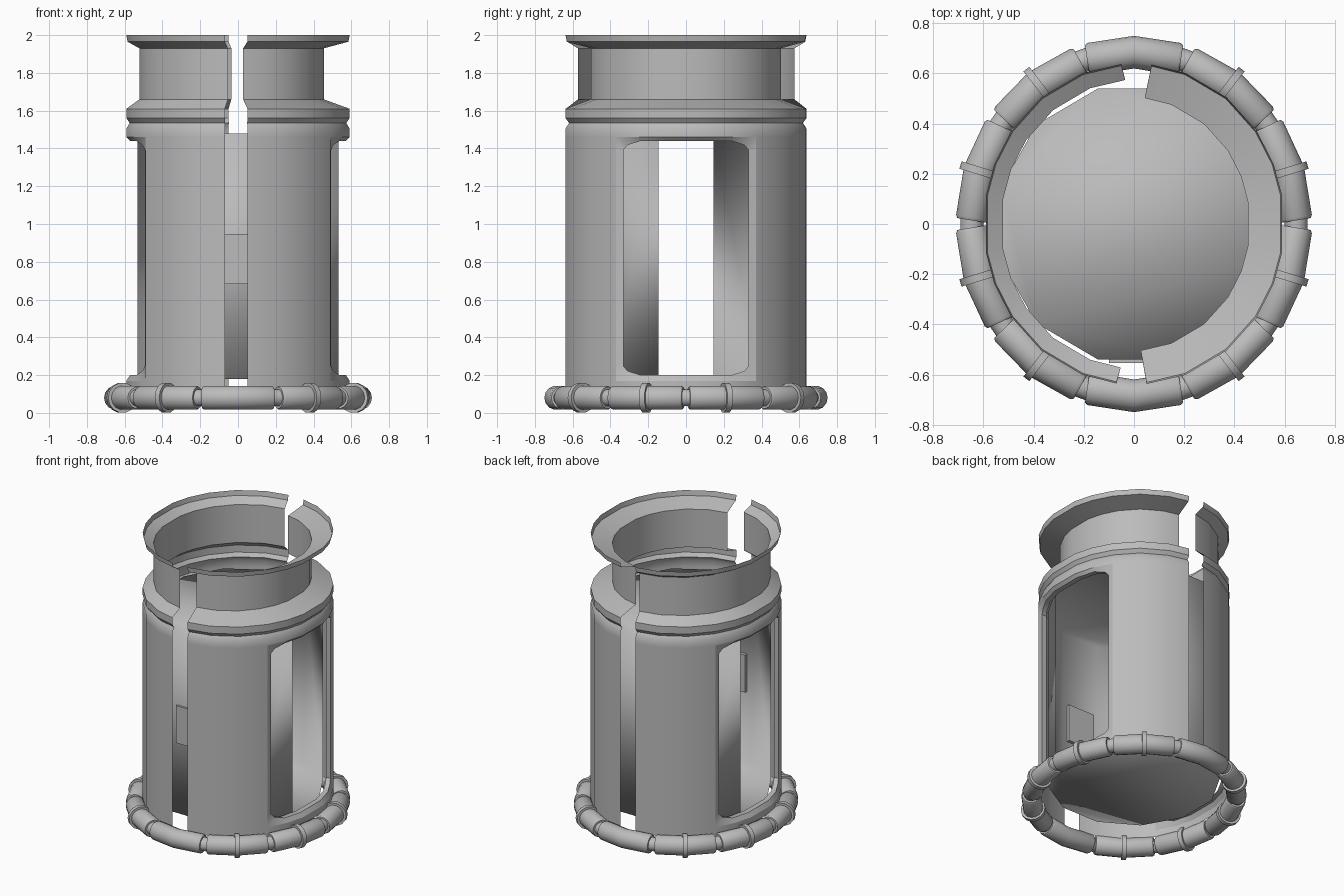
import bpy, bmesh, math
from math import sin, cos, radians
from mathutils import Vector

if "Cube" in bpy.data.objects:
    bpy.data.objects.remove(bpy.data.objects["Cube"])

grey = bpy.data.materials.new("plain_grey")
grey.use_nodes = True
grey.diffuse_color = (0.5, 0.5, 0.5, 1)
grey.node_tree.nodes["Principled BSDF"].inputs["Base Color"].default_value = (0.5, 0.5, 0.5, 1)

RX, RY = 0.6, 0.64  # oval footprint of the shell


def finish(bm, name, angle=35):
    bmesh.ops.remove_doubles(bm, verts=bm.verts, dist=0.0005)
    bmesh.ops.recalc_face_normals(bm, faces=bm.faces)
    mesh = bpy.data.meshes.new(name)
    bm.to_mesh(mesh)
    bm.free()
    mesh.materials.append(grey)
    obj = bpy.data.objects.new(name, mesh)
    bpy.context.collection.objects.link(obj)
    bpy.ops.object.select_all(action='DESELECT')
    obj.select_set(True)
    bpy.context.view_layer.objects.active = obj
    bpy.ops.object.shade_smooth_by_angle(angle=radians(angle))
    return obj


def bridge(bm, a, b, closed=False, skip=lambda i: False):
    for i in range(len(a) if closed else len(a) - 1):
        if not skip(i):
            j = (i + 1) % len(a)
            bm.faces.new((a[i], a[j], b[j], b[i]))


# Shell halves: a stack of oval arcs, with the doorway left open
DOOR_Y, SILL, HEAD = 0.37, 0.17, 1.46
JAMB = math.degrees(math.asin(DOOR_Y / RY))
ANGLES = [-85.2, -70, -52, -JAMB, -22, -10, 10, 22, JAMB, 52, 70, 83.3]


def shell_half(name, turn, neck, pivot):
    profile = [(0.12, 1), (SILL, 1), (HEAD, 1), (1.505, 1), (1.535, 0.97), (1.56, 1),
               (1.61, 1), (1.66, neck), (1.93, neck), (1.965, 0.99), (2.0, 1)]
    bm = bmesh.new()
    rows = []
    for z, s in profile:
        c = pivot if s == neck else 0
        rows.append([bm.verts.new((turn * ((RX * cos(radians(t)) - c) * s + c),
                                   turn * RY * sin(radians(t)) * s, z)) for t in ANGLES])
    for k in range(len(rows) - 1):
        is_door = profile[k][0] == SILL
        bridge(bm, rows[k], rows[k + 1], skip=lambda i: is_door and 3 <= i <= 7)
    return finish(bm, name)


shell_half("left_shell", 1, 0.79, -0.06)
shell_half("right_shell", -1, 0.9, -0.1)


# Door frames: bevelled strip from the shell in to a clipped-corner opening
def door_frame(name, turn):
    ys = [RY * sin(radians(t)) for t in ANGLES[4:8]]
    outer = [(y, SILL) for y in [-DOOR_Y] + ys + [DOOR_Y]]
    outer += [(DOOR_Y, 0.25), (DOOR_Y, 1.39)]
    outer += [(y, HEAD) for y in [DOOR_Y] + ys[::-1] + [-DOOR_Y]]
    outer += [(-DOOR_Y, 1.39), (-DOOR_Y, 0.25)]
    inner = []
    for y, z in outer:
        corner = abs(y) == DOOR_Y and z in (SILL, HEAD)
        inset = 0.022 if corner else 0
        y2 = max(-0.332 + inset, min(0.332 - inset, y))
        z2 = max(0.2 + inset, min(1.44 - inset, z))
        inner.append((y2, z2))
    bm = bmesh.new()

    def loop(points, depth):
        return [bm.verts.new((turn * (RX * math.sqrt(1 - (y / RY) ** 2) - depth), turn * y, z))
                for y, z in points]
    front, lip, back = loop(outer, 0), loop(inner, 0.02), loop(inner, 0.055)
    bridge(bm, front, lip, True)
    bridge(bm, lip, back, True)
    return finish(bm, name)


door_frame("left_door_frame", 1)
door_frame("right_door_frame", -1)

# Inner cabin: floor, roof, and walls at front and back only
bm = bmesh.new()
turns = [radians(15 + 30 * i) for i in range(12)]
low, high = [[bm.verts.new((0.55 * cos(t), 0.56 * sin(t), z)) for t in turns]
             for z in (0.18, 1.48)]
bridge(bm, low, high, True, skip=lambda i: i in (0, 5, 6, 11))
bm.faces.new(low)
bm.faces.new(high)
finish(bm, "inner_cabin", 100)

# Small panel on the front wall of the cabin
bm = bmesh.new()
bmesh.ops.create_cube(bm, size=1)
for v in bm.verts:
    v.co = Vector((0.005 + v.co.x * 0.21, -0.537 + v.co.y * 0.036, 0.815 + v.co.z * 0.265))
finish(bm, "wall_panel")


# Base ring: ten bent pipe lengths, with straps and thin joints
def ring_point(deg):
    return Vector((0.647 * cos(radians(deg)), 0.685 * sin(radians(deg)), 0.08))


def tube(name, points, radii, sides=14):
    bm = bmesh.new()
    rings = []
    for i, p in enumerate(points):
        along = (points[min(i + 1, len(points) - 1)] - points[max(i - 1, 0)]).normalized()
        side = along.cross(Vector((0, 0, 1)))
        rings.append([bm.verts.new(p + radii[i] * (side * cos(a) + Vector((0, 0, sin(a)))))
                      for a in (math.tau * k / sides for k in range(sides))])
    for a, b in zip(rings, rings[1:]):
        bridge(bm, a, b, True)
    bm.faces.new(rings[0])
    bm.faces.new(rings[-1])
    return finish(bm, name)


for n in range(10):
    mid = 18 + 36 * n
    a, m, b = ring_point(mid - 16.8), ring_point(mid), ring_point(mid + 16.8)
    tube("ring_pipe", [a, a.lerp(m, 0.06), m, b.lerp(m, 0.06), b],
         [0.058, 0.065, 0.065, 0.065, 0.058])
    tube("ring_joint", [ring_point(mid + 16), ring_point(mid + 20)], [0.046, 0.046])
    if n not in (2, 7):
        tube("ring_strap", [ring_point(mid - 1.3), ring_point(mid + 1.3)], [0.08, 0.08])
